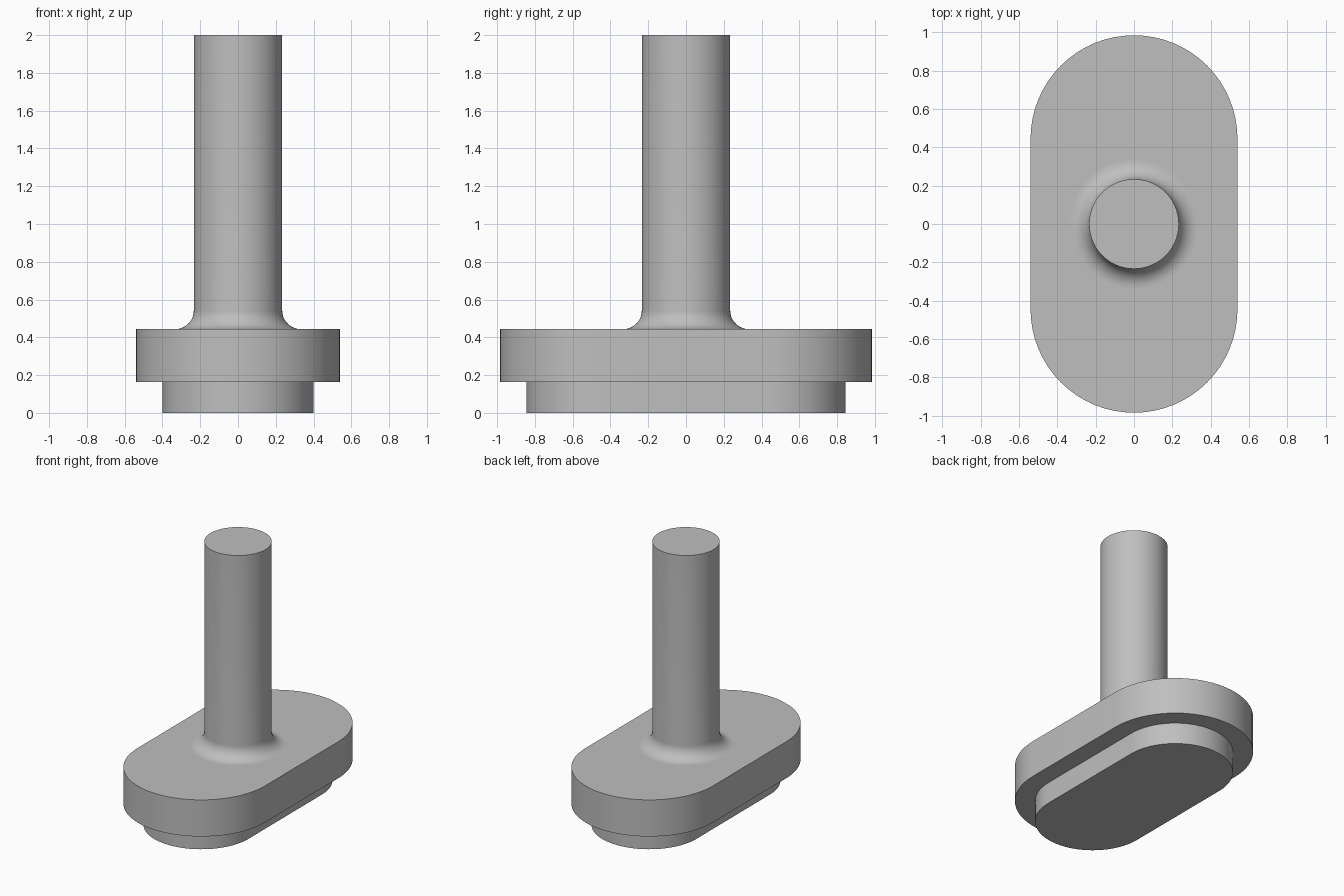
import bpy, bmesh, math

cube = bpy.data.objects.get("Cube")
if cube:
    bpy.data.objects.remove(cube, do_unlink=True)

grey = bpy.data.materials.new("plain grey")
grey.use_nodes = True
COLOUR = (0.52, 0.52, 0.52, 1)
grey.diffuse_color = COLOUR
grey.node_tree.nodes["Principled BSDF"].inputs["Base Color"].default_value = COLOUR

HALF_SPAN = 0.445                    # distance from centre to each rounded end's centre
BASE_TOP, SLAB_TOP, STEM_TOP = 0.163, 0.443, 2.0
STEM_RADIUS, FILLET = 0.234, 0.1


def finish(name, bm):
    bmesh.ops.recalc_face_normals(bm, faces=bm.faces)
    mesh = bpy.data.meshes.new(name)
    bm.to_mesh(mesh)
    bm.free()
    mesh.materials.append(grey)
    obj = bpy.data.objects.new(name, mesh)
    bpy.context.collection.objects.link(obj)
    bpy.ops.object.select_all(action='DESELECT')
    obj.select_set(True)
    bpy.context.view_layer.objects.active = obj
    bpy.ops.object.shade_smooth_by_angle(angle=math.radians(30))
    return obj


def rounded_slab(name, radius, bottom, top, steps=32):
    """Stadium outline along y, extruded upwards."""
    bm = bmesh.new()
    outline = []
    for start, centre in ((0, HALF_SPAN), (math.pi, -HALF_SPAN)):
        for i in range(steps + 1):
            a = start + math.pi * i / steps
            outline.append(bm.verts.new((radius * math.cos(a),
                                         centre + radius * math.sin(a), bottom)))
    face = bm.faces.new(outline)
    extruded = bmesh.ops.extrude_face_region(bm, geom=[face], use_keep_orig=True)
    raised = [v for v in extruded["geom"] if isinstance(v, bmesh.types.BMVert)]
    bmesh.ops.translate(bm, verts=raised, vec=(0, 0, top - bottom))
    return finish(name, bm)


def turned_stem(name, segments=64, steps=12):
    """Round stem with a concave fillet at its foot."""
    profile = []
    for i in range(steps + 1):
        a = math.pi / 2 * i / steps
        profile.append((STEM_RADIUS + FILLET * (1 - math.sin(a)),
                        SLAB_TOP + FILLET * (1 - math.cos(a))))
    profile.append((STEM_RADIUS, STEM_TOP))
    bm = bmesh.new()
    rings = []
    for r, z in profile:
        rings.append([bm.verts.new((r * math.cos(math.tau * k / segments),
                                    r * math.sin(math.tau * k / segments), z))
                      for k in range(segments)])
    for low, high in zip(rings, rings[1:]):
        for k in range(segments):
            n = (k + 1) % segments
            bm.faces.new((low[k], low[n], high[n], high[k]))
    bm.faces.new(rings[-1])
    return finish(name, bm)


# Stepped foot, main slab and upright stem
rounded_slab("lower_step", 0.4, 0, BASE_TOP)
rounded_slab("main_slab", 0.54, BASE_TOP, SLAB_TOP)
turned_stem("stem")
